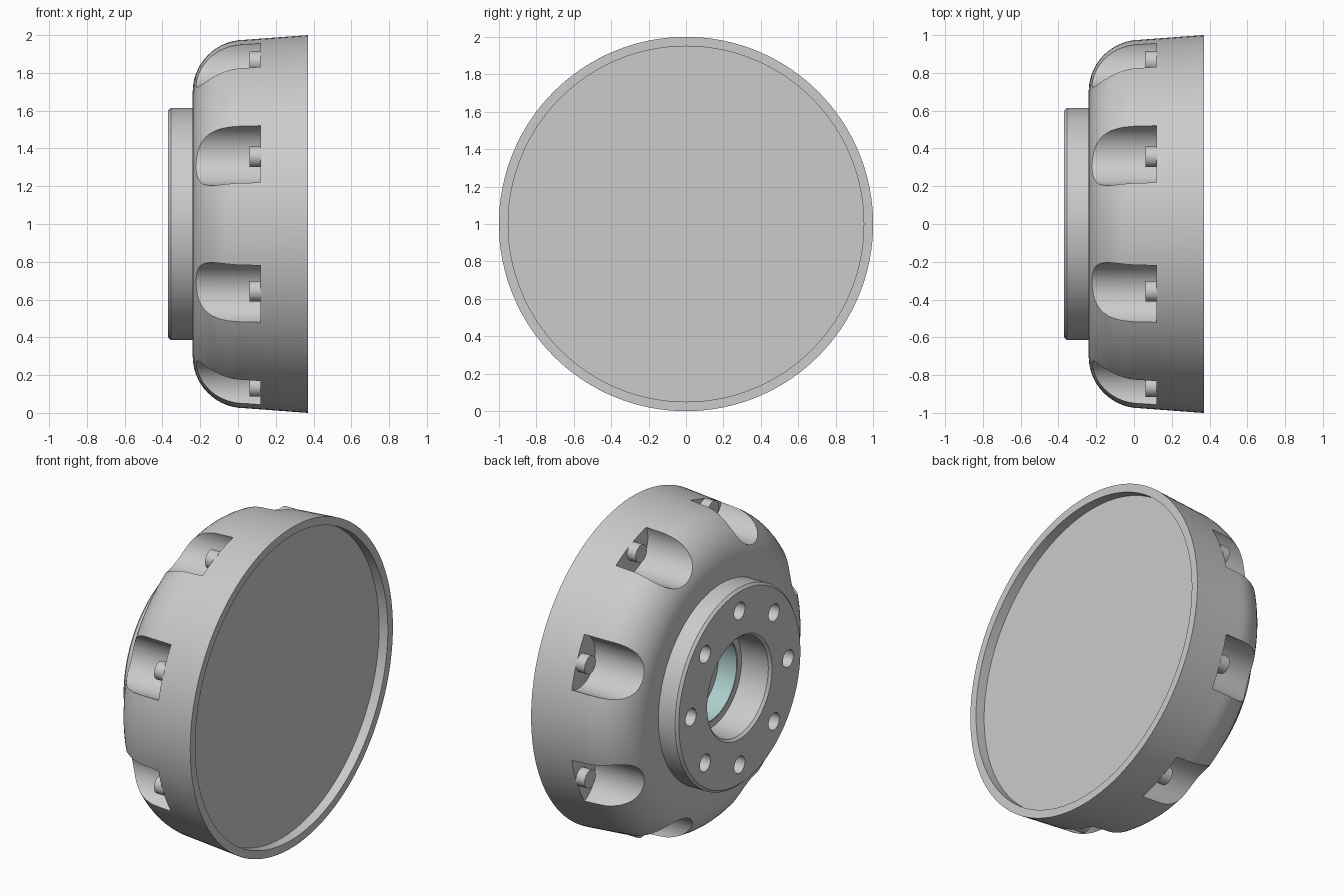
import bpy, bmesh
from math import sin, cos, pi, radians
from mathutils import Matrix, Vector

if "Cube" in bpy.data.objects:
    bpy.data.objects.remove(bpy.data.objects["Cube"])

CENTRE_Z = 1.0


def finish(bm, name):
    bmesh.ops.recalc_face_normals(bm, faces=bm.faces)
    me = bpy.data.meshes.new(name)
    bm.to_mesh(me)
    bm.free()
    ob = bpy.data.objects.new(name, me)
    bpy.context.collection.objects.link(ob)
    return ob


def smooth(ob, angle=25):
    bpy.ops.object.select_all(action='DESELECT')
    ob.select_set(True)
    bpy.context.view_layer.objects.active = ob
    bpy.ops.object.shade_smooth_by_angle(angle=radians(angle))


def revolve(profile, name, closed, steps=128):
    """Turn (x, radius) points around the x axis."""
    bm = bmesh.new()
    vs = [bm.verts.new((x, 0, CENTRE_Z + r)) for x, r in profile]
    es = [bm.edges.new(p) for p in zip(vs, vs[1:])]
    if closed:
        es.append(bm.edges.new((vs[-1], vs[0])))
    bmesh.ops.spin(bm, geom=vs + es, cent=(0, 0, CENTRE_Z), axis=(1, 0, 0),
                   angle=2 * pi, steps=steps)
    bmesh.ops.remove_doubles(bm, verts=bm.verts, dist=1e-5)
    return finish(bm, name)


def ring_of_cylinders(bm, x0, x1, ring_r, rad, offset, segs):
    """Eight cylinders parallel to x, spaced around the axis."""
    for k in range(8):
        a = offset + k * pi / 4
        pos = Vector(((x0 + x1) / 2, ring_r * cos(a), CENTRE_Z + ring_r * sin(a)))
        m = Matrix.Translation(pos) @ Matrix.Rotation(pi / 2, 4, 'Y')
        bmesh.ops.create_cone(bm, cap_ends=True, segments=segs, radius1=rad,
                              radius2=rad, depth=x1 - x0, matrix=m)


# Turned body: recessed right face, tapered rim, rounded shoulder, boss, bore
arc = [(0.035 - 0.275 * sin(t * pi / 28), 0.70 + 0.275 * cos(t * pi / 28))
       for t in range(15)]
profile = ([(0.31, 0), (0.31, 0.95), (0.37, 0.95), (0.37, 1.0)] + arc +
           [(-0.24, 0.615), (-0.355, 0.615), (-0.37, 0.60),
            (-0.37, 0.32), (-0.355, 0.305), (-0.17, 0.305),
            (-0.17, 0.265), (-0.04, 0.265), (-0.04, 0)])
body = revolve(profile, "wheel_body", closed=False)

# Cutter: scalloped pockets and boss holes
bm = bmesh.new()
ring_of_cylinders(bm, -0.32, 0.12, 0.96, 0.163, pi / 8, 64)
ring_of_cylinders(bm, -0.45, -0.22, 0.48, 0.053, 0, 32)
cutter = finish(bm, "pocket_cutter")
cutter.hide_render = True

mod = body.modifiers.new("pockets", 'BOOLEAN')
mod.operation = 'DIFFERENCE'
mod.solver = 'EXACT'
mod.object = cutter
bpy.context.view_layer.objects.active = body
bpy.ops.object.modifier_apply(modifier=mod.name)
bpy.data.objects.remove(cutter)
smooth(body)

# Bolt heads on the pocket end walls
bm = bmesh.new()
ring_of_cylinders(bm, 0.06, 0.125, 0.93, 0.055, pi / 8, 32)
smooth(finish(bm, "pocket_bolts"))

# Teal liner in the deep part of the bore
liner = revolve([(-0.168, 0.266), (-0.168, 0.26), (-0.042, 0.26), (-0.042, 0.266)],
                "bore_liner", closed=True)
teal = bpy.data.materials.new("teal")
teal.diffuse_color = (0.42, 0.62, 0.61, 1)
teal.use_nodes = True
teal.node_tree.nodes["Principled BSDF"].inputs["Base Color"].default_value = teal.diffuse_color
liner.data.materials.append(teal)
smooth(liner)
